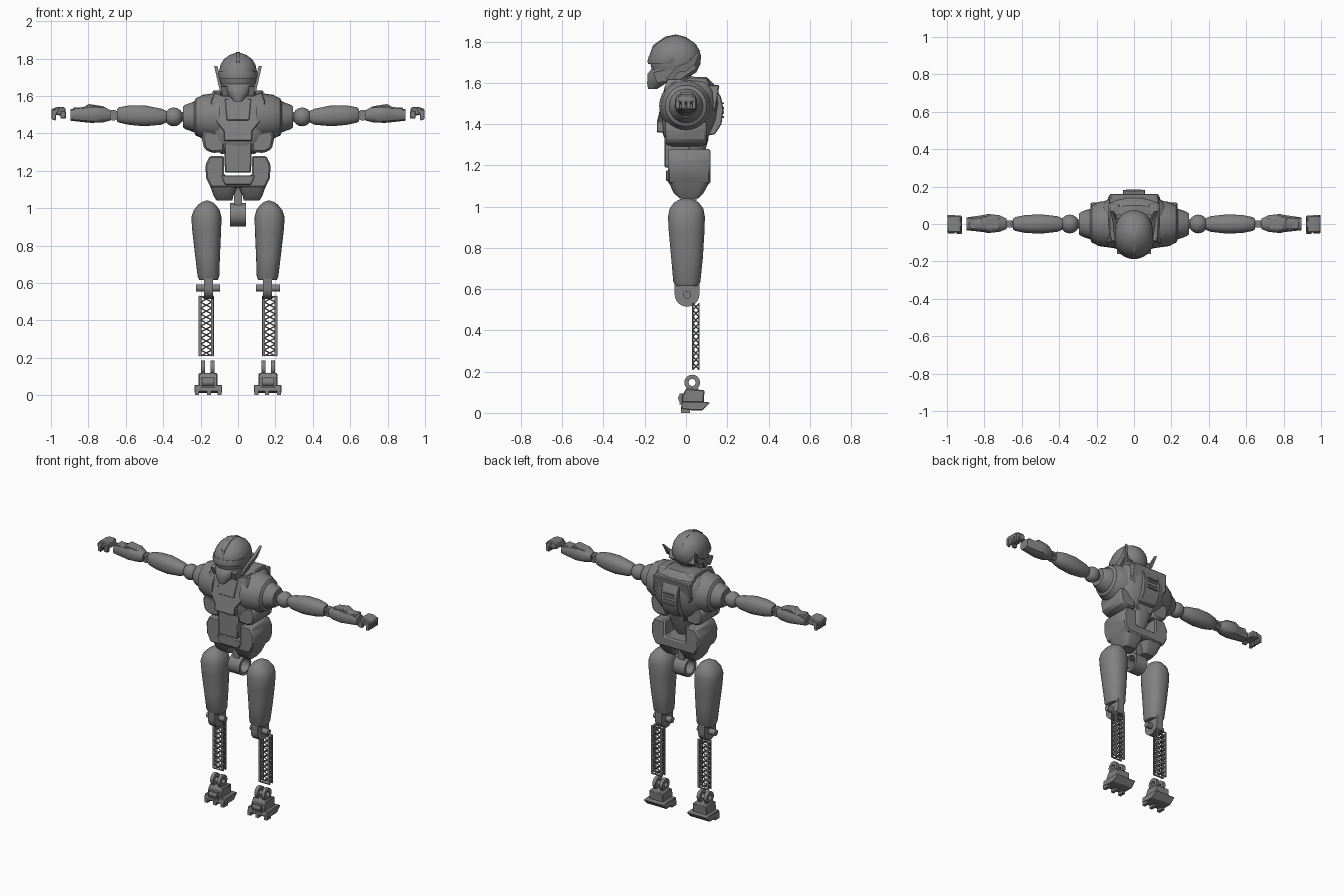
import bpy, bmesh
from math import cos, sin, pi, copysign, radians
from mathutils import Vector

default = bpy.data.objects.get("Cube")
if default:
    bpy.data.objects.remove(default, do_unlink=True)

grey = bpy.data.materials.new("mid_grey")
grey.use_nodes = True
COLOUR = (0.22, 0.22, 0.22, 1)
grey.diffuse_color = COLOUR
grey.node_tree.nodes["Principled BSDF"].inputs["Base Color"].default_value = COLOUR


def place(axis, t, p, q):
    """Point at t along the axis; p and q are the other two coordinates in order."""
    return {"x": (t, p, q), "y": (p, t, q), "z": (p, q, t)}[axis]


def finish(name, bm, mirror=False, bevel=0, angle=35):
    bmesh.ops.recalc_face_normals(bm, faces=bm.faces)
    mesh = bpy.data.meshes.new(name)
    bm.to_mesh(mesh)
    bm.free()
    mesh.materials.append(grey)
    obj = bpy.data.objects.new(name, mesh)
    bpy.context.collection.objects.link(obj)
    if bevel:
        mod = obj.modifiers.new("bevel", "BEVEL")
        mod.width, mod.segments, mod.limit_method = bevel, 1, "ANGLE"
    if mirror:
        obj.modifiers.new("mirror", "MIRROR").use_mirror_merge = False
    bpy.ops.object.select_all(action="DESELECT")
    obj.select_set(True)
    bpy.context.view_layer.objects.active = obj
    bpy.ops.object.shade_smooth_by_angle(angle=radians(angle))
    return obj


def skin(bm, rings, loop=False):
    """Bridge rings of vertices; cap the ends unless the rings form a loop."""
    n = len(rings[0])
    pairs = list(zip(rings, rings[1:])) + ([(rings[-1], rings[0])] if loop else [])
    for a, b in pairs:
        for i in range(n):
            j = (i + 1) % n
            bm.faces.new((a[i], a[j], b[j], b[i]))
    if not loop:
        bm.faces.new(rings[0])
        bm.faces.new(rings[-1])


def loft(name, axis, sections, n=28, power=2, **kw):
    """Rounded cross-sections (t, p min, p max, q min, q max) along an axis."""
    bm, rings = bmesh.new(), []
    for t, p0, p1, q0, q1 in sections:
        ring = []
        for i in range(n):
            a = 2 * pi * (i + 0.5) / n
            c, s = (copysign(abs(f) ** (2 / power), f) for f in (cos(a), sin(a)))
            p = (p0 + p1 + (p1 - p0) * c) / 2
            q = (q0 + q1 + (q1 - q0) * s) / 2
            ring.append(bm.verts.new(place(axis, t, p, q)))
        rings.append(ring)
    skin(bm, rings)
    return finish(name, bm, **kw)


def turned(name, axis, centre, profile, n=28, hollow=False, **kw):
    """Turn a profile of (t, radius); a hollow one is a closed loop."""
    bm, rings = bmesh.new(), []
    for t, r in profile:
        rings.append([bm.verts.new(place(axis, t, centre[0] + r * cos(2 * pi * i / n),
                                         centre[1] + r * sin(2 * pi * i / n)))
                      for i in range(n)])
    skin(bm, rings, hollow)
    return finish(name, bm, **kw)


def tube(name, axis, centre, a, b, outer, inner, **kw):
    profile = [(a, outer), (b, outer), (b, inner), (a, inner)]
    return turned(name, axis, centre, profile, hollow=True, **kw)


def prism(name, points, axis, a, b, **kw):
    """Extrude an outline from a to b; either may be a function of (p, q)."""
    bm, rings = bmesh.new(), []
    for end in (a, b):
        rings.append([bm.verts.new(place(axis, end(p, q) if callable(end) else end, p, q))
                      for p, q in points])
    skin(bm, rings)
    return finish(name, bm, **kw)


def sym(half):
    return half + [(-x, z) for x, z in reversed(half)]


def box(name, x, y, z, **kw):
    outline = [(x[0], z[0]), (x[1], z[0]), (x[1], z[1]), (x[0], z[1])]
    return prism(name, outline, "y", *y, **kw)


def evenly(rows):
    """Sections centred on x = 0 from (z, half width, y min, y max)."""
    return [(z, -w, w, y0, y1) for z, w, y0, y1 in rows]


# Head: helmet, jaw, brow, crest and swept ear fins
loft("helmet", "z", evenly([
    (1.62, .06, -.14, .0), (1.65, .088, -.165, .05), (1.69, .1, -.172, .07),
    (1.73, .102, -.178, .074), (1.765, .095, -.165, .062), (1.795, .077, -.135, .04),
    (1.818, .048, -.1, .0), (1.83, .015, -.06, -.035)]), power=2.2)
loft("jaw", "z", evenly([
    (1.57, .022, -.185, -.14), (1.6, .05, -.19, -.09),
    (1.645, .078, -.188, -.03), (1.665, .084, -.17, -.03)]), n=12)
loft("brow", "z", evenly([
    (1.69, .098, -.184, .0), (1.705, .105, -.188, .02), (1.73, .104, -.18, .02)]))
prism("crest", [(-.185, 1.71), (-.16, 1.782), (-.1, 1.824), (-.05, 1.834), (.0, 1.822),
                (.05, 1.785), (.072, 1.73), (-.05, 1.71)], "x", -.012, .012)
prism("ear_fins", [(-.1, 1.62), (-.04, 1.68), (.01, 1.7), (.07, 1.76), (.045, 1.69),
                   (.0, 1.655), (-.04, 1.65), (-.07, 1.6)], "x",
      lambda y, z: .08 + .25 * (z - 1.64), lambda y, z: .1 + .23 * (z - 1.64), mirror=True)
prism("cheek_guards", [(-.14, 1.6), (-.16, 1.65), (-.06, 1.67), (.03, 1.72), (.05, 1.67),
                       (-.02, 1.62)], "x", .05, lambda y, z: .09 + .1 * (z - 1.65), mirror=True)
turned("neck", "z", (0, -.03), [(1.55, .06), (1.66, .055)])

# Torso: chest shell, layered front armour, ribs and back unit
loft("chest", "z", evenly([
    (1.29, .09, -.09, .08), (1.36, .15, -.115, .12), (1.42, .18, -.12, .145),
    (1.5, .19, -.115, .157), (1.56, .18, -.1, .15), (1.6, .15, -.06, .13),
    (1.627, .1, -.01, .1)]), power=2.8, n=36)
prism("chest_plate", sym([(.075, 1.6), (.125, 1.62), (.145, 1.57), (.13, 1.48), (.075, 1.41),
                          (.075, 1.36)])[::-1], "y",
      lambda x, z: -.142 + .23 * max(0, z - 1.4), 0, bevel=.004)
prism("collar_plate", sym([(.07, 1.585), (.06, 1.47)]), "y",
      lambda x, z: -.147 + .24 * (z - 1.4), -.05, bevel=.003)
prism("collars", [(-.1, 1.55), (-.085, 1.6), (.02, 1.63), (.1, 1.627), (.12, 1.58)],
      "x", .075, .135, mirror=True, bevel=.006)
prism("ribs", [(.07, 1.3), (.14, 1.295), (.18, 1.315), (.195, 1.38), (.18, 1.42), (.07, 1.4)],
      "y", -.1, .1, mirror=True, bevel=.012)
prism("abdomen", sym([(.075, 1.38), (.07, 1.19)]), "y", -.105, .02, bevel=.006)
loft("waist_spine", "z", evenly([
    (1.19, .035, -.03, .06), (1.24, .06, -.04, .085), (1.33, .08, -.06, .11)]), power=3)
prism("back_unit", [(.08, 1.61), (.135, 1.595), (.17, 1.53), (.182, 1.47), (.172, 1.4),
                    (.14, 1.35), (.08, 1.34)], "x", -.06, .06, bevel=.004)
prism("back_panel", sym([(.13, 1.59), (.14, 1.48), (.09, 1.42), (.055, 1.3)]),
      "y", .06, lambda x, z: .1 + .25 * min(.25, z - 1.3), bevel=.006)
for i in range(4):
    z = 1.43 + .022 * i
    box("back_vent", (-.04, .04), (.16, .185), (z, z + .008))

# Arms: shoulder cone, ball joint, upper arm, elbow, forearm and hand
turned("shoulders", "x", (0, 1.488), [
    (.1, .13), (.19, .118), (.205, .108), (.225, .1), (.235, .082), (.28, .066), (.295, .055)],
    mirror=True)
ball = [(.343 - .049 * cos(pi * i / 12), .002 + .048 * sin(pi * i / 12)) for i in range(13)]
turned("shoulder_balls", "x", (0, 1.488), ball, mirror=True)
turned("shoulder_pins", "x", (0, 1.488), [(.28, .025), (.4, .025)], mirror=True)
loft("upper_arms", "x", [
    (.382, -.03, .03, 1.46, 1.52), (.41, -.042, .042, 1.446, 1.532),
    (.5, -.052, .052, 1.438, 1.55), (.58, -.048, .048, 1.445, 1.55),
    (.635, -.037, .037, 1.457, 1.54), (.648, -.028, .028, 1.465, 1.53)],
    power=2.3, mirror=True)
tube("elbow_rings", "y", (.667, 1.497), -.018, .018, .029, .012, mirror=True)
box("elbow_links", (.64, .7), (-.01, .01), (1.482, 1.51), mirror=True)
loft("forearms", "x", [
    (.682, -.028, .03, 1.468, 1.525), (.72, -.043, .048, 1.458, 1.545),
    (.78, -.05, .055, 1.455, 1.55), (.8, -.045, .05, 1.456, 1.548),
    (.895, -.034, .036, 1.467, 1.53)], n=12, power=2.6, mirror=True)
prism("forearm_guards", [(.7, 1.5), (.72, 1.545), (.8, 1.557), (.83, 1.535), (.88, 1.54),
                         (.89, 1.5)], "y", -.03, .035, mirror=True, bevel=.005)
prism("palms", [(.918, 1.5), (.925, 1.54), (.965, 1.542), (.998, 1.53), (.998, 1.505),
                (.95, 1.495)], "y", -.045, .045, mirror=True, bevel=.006)
for i in range(4):
    y = -.05 + .026 * i
    prism("fingers", [(.955, 1.53), (.998, 1.525), (.996, 1.475), (.975, 1.468), (.972, 1.5)],
          "y", y, y + .021, mirror=True, bevel=.003)
box("thumbs", (.92, .95), (-.054, -.03), (1.48, 1.52), mirror=True, bevel=.004)

# Pelvis: open-topped cradle, tapered base and hip tube
prism("pelvis_cradle", sym([(.075, 1.175), (.075, 1.28), (.15, 1.28), (.175, 1.23), (.17, 1.16),
                            (.145, 1.11)]), "y", -.088, .118, bevel=.008)
prism("pelvis_belt", sym([(.09, 1.175), (.07, 1.125)]), "y", -.098, -.05, bevel=.004)
loft("hip_blocks", "z", [
    (1.04, .03, .115, -.03, .06), (1.065, .025, .13, -.06, .085),
    (1.12, .0, .15, -.085, .115)], power=5, n=20, mirror=True)
box("hip_stem", (-.022, .022), (-.02, .05), (1.0, 1.12))
tube("hip_tube", "x", (.015, .965), -.043, .043, .063, .044)

# Legs: domed thigh and knee hinge
loft("thighs", "z", [
    (.615, .108, .208, -.05, .06), (.635, .1, .216, -.062, .07), (.75, .096, .23, -.072, .082),
    (.88, .09, .245, -.084, .09), (.95, .088, .25, -.088, .092), (.99, .098, .237, -.08, .085),
    (1.02, .12, .212, -.058, .062), (1.035, .142, .19, -.03, .034), (1.04, .158, .174, -.01, .014)],
    power=2.3, mirror=True)
arc = [(.005 + .06 * cos(pi * i / 12), .575 - .06 * sin(pi * i / 12)) for i in range(13)]
prism("knee_plates", arc + [(-.055, .65), (.065, .65)], "x", .134, .182, mirror=True)
turned("knee_pins", "x", (.005, .573), [(.095, .019), (.225, .019)], mirror=True)

# Shins: lattice girder with four angled rails and crossed braces
LOW, HIGH, CELLS = .21, .53, 10
for y in (.03, .062):
    for x in (.13, .195):
        box("shin_rails", (x, x + .015), (y, y + .004), (LOW, HIGH), mirror=True)
    for z in (LOW, HIGH - .006):
        box("shin_ends", (.13, .21), (y, y + .004), (z, z + .006), mirror=True)
bm = bmesh.new()
W = .0025


def brace(a, b):
    a, b = Vector(a), Vector(b)
    along = (b - a).normalized()
    across = along.orthogonal().normalized()
    up = along.cross(across)
    skin(bm, [[bm.verts.new(end + W * (across * i + up * j))
               for i, j in ((-1, -1), (1, -1), (1, 1), (-1, 1))] for end in (a, b)])


step = (HIGH - LOW) / CELLS
for i in range(CELLS):
    z0, z1 = LOW + i * step, LOW + (i + 1) * step
    for lo, hi in ((z0, z1), (z1, z0)):
        for y in (.033, .063):
            brace((.14, y, lo), (.2, y, hi))
        for x in (.132, .208):
            brace((x, .033, lo), (x, .063, hi))
finish("shin_braces", bm, mirror=True)

# Feet: ankle lugs, stepped body, splayed base and toe grille
for x in (.126, .177):
    tube("ankle_lugs", "x", (.03, .147), x, x + .022, .038, .017, mirror=True)
    box("ankle_posts", (x, x + .022), (.0, .06), (.08, .118), mirror=True)
prism("foot_body", [(-.02, .05), (-.02, .08), (.0, .118), (.09, .11), (.085, .04), (.0, .03)],
      "x", .11, .21, mirror=True, bevel=.005)
prism("foot_base", [(-.025, .02), (-.02, .055), (.08, .055), (.117, .05), (.08, .012),
                    (.03, .012)], "x", .085, .232, mirror=True, bevel=.004)
turned("toe_rollers", "x", (-.015, .07), [(.13, .023), (.19, .023)], mirror=True)
for x in (.088, .145, .208):
    box("foot_treads", (x, x + .022), (-.025, .02), (.0, .03), mirror=True)
for i in range(3):
    z = .04 + .022 * i
    box("toe_grille", (.125, .195), (-.032, .0), (z, z + .01), mirror=True)
